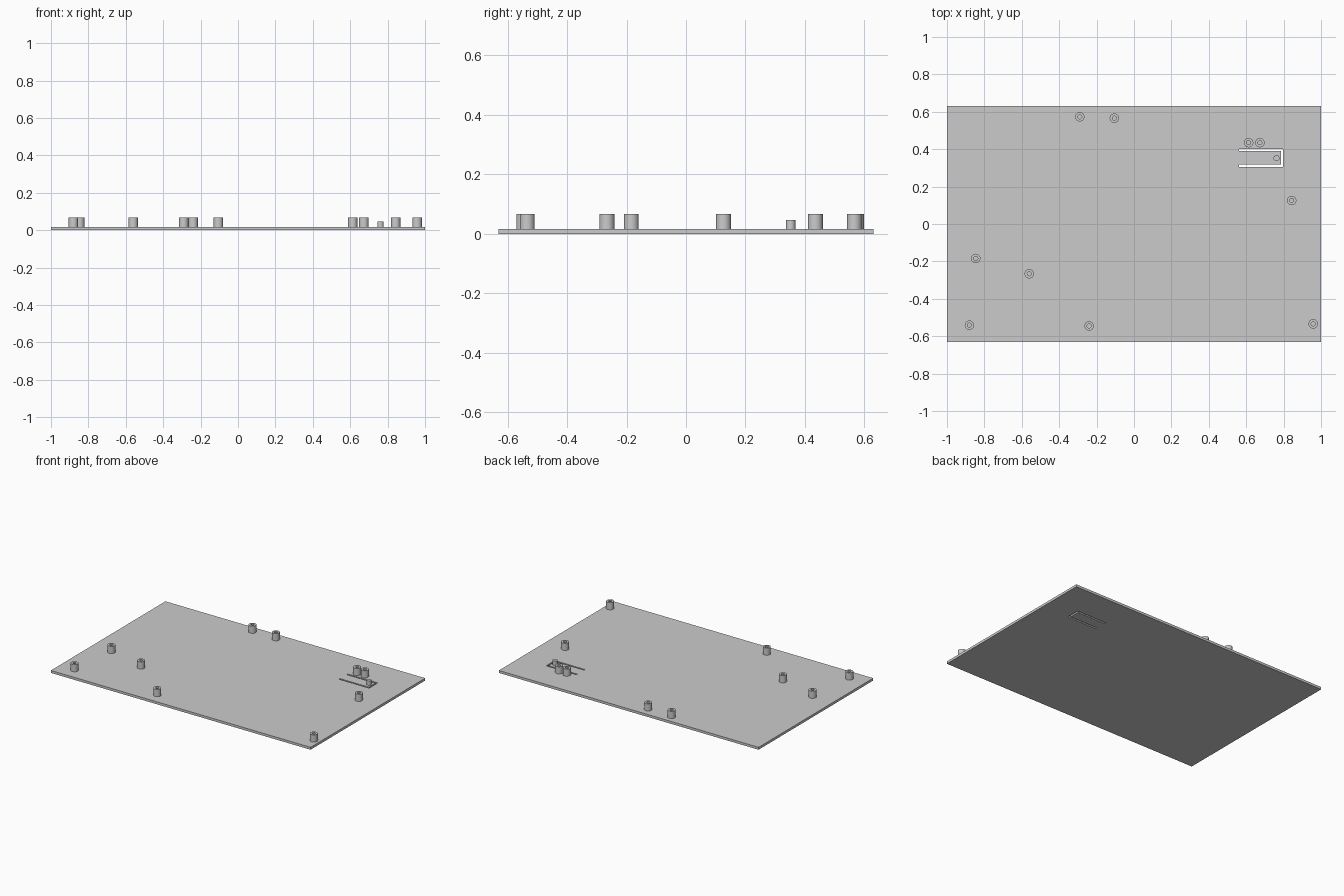
import bpy, bmesh, math

if "Cube" in bpy.data.objects:
    bpy.data.objects.remove(bpy.data.objects["Cube"], do_unlink=True)

THICK = 0.017   # plate thickness
POST_TOP = 0.067
PIN_TOP = 0.047

grey = bpy.data.materials.new("plain grey")
grey.use_nodes = True
colour = (0.6, 0.6, 0.6, 1)
grey.diffuse_color = colour
grey.node_tree.nodes["Principled BSDF"].inputs["Base Color"].default_value = colour


def finish(name, bm):
    bmesh.ops.recalc_face_normals(bm, faces=bm.faces)
    mesh = bpy.data.meshes.new(name)
    bm.to_mesh(mesh)
    bm.free()
    mesh.materials.append(grey)
    ob = bpy.data.objects.new(name, mesh)
    bpy.context.collection.objects.link(ob)
    return ob


def extruded(name, outline, z0, z1):
    bm = bmesh.new()
    face = bm.faces.new([bm.verts.new((x, y, z0)) for x, y in outline])
    new = bmesh.ops.extrude_face_region(bm, geom=[face])["geom"]
    top = [v for v in new if isinstance(v, bmesh.types.BMVert)]
    bmesh.ops.translate(bm, verts=top, vec=(0, 0, z1 - z0))
    return finish(name, bm)


def turned(name, profile, x, y, sides=32):
    # Spin a radius/height profile into a closed solid
    bm = bmesh.new()
    rings = []
    for r, z in profile:
        angles = [math.tau * i / sides for i in range(sides)]
        rings.append([bm.verts.new((r * math.cos(a), r * math.sin(a), z)) for a in angles])
    for low, high in zip(rings, rings[1:]):
        for i in range(sides):
            j = (i + 1) % sides
            bm.faces.new((low[i], low[j], high[j], high[i]))
    bm.faces.new(rings[0])
    bm.faces.new(rings[-1])
    ob = finish(name, bm)
    ob.location = (x, y, 0)
    bpy.ops.object.select_all(action='DESELECT')
    bpy.context.view_layer.objects.active = ob
    ob.select_set(True)
    bpy.ops.object.shade_smooth_by_angle(angle=math.radians(35))
    return ob


# Base plate
plate = extruded("base_plate", [(-1, -0.63), (1, -0.63), (1, 0.63), (-1, 0.63)], 0, THICK)

# U-shaped slot that frees the spring tab
x0, x1, y0, y1, w = 0.562, 0.796, 0.306, 0.401, 0.011
slot = extruded("slot_cutter", [
    (x0, y0), (x1, y0), (x1, y1), (x0, y1),
    (x0, y1 - w), (x1 - w, y1 - w), (x1 - w, y0 + w), (x0, y0 + w)], -0.05, 0.1)
cut = plate.modifiers.new("slot", 'BOOLEAN')
cut.operation = 'DIFFERENCE'
cut.solver = 'EXACT'
cut.object = slot
slot.hide_render = True
bpy.context.view_layer.objects.active = plate
bpy.ops.object.modifier_apply(modifier=cut.name)
bpy.data.objects.remove(slot, do_unlink=True)

# Hollow mounting posts
POSTS = [(-0.29, 0.573), (-0.105, 0.566), (0.613, 0.435), (0.673, 0.435),
         (0.843, 0.126), (-0.846, -0.184), (-0.56, -0.266), (-0.88, -0.541),
         (-0.24, -0.545), (0.958, -0.534)]
for n, (px, py) in enumerate(POSTS, 1):
    turned(f"mounting_post_{n}",
           [(0.025, THICK), (0.025, POST_TOP), (0.011, POST_TOP), (0.011, THICK + 0.0005)], px, py)

# Solid button pin on the spring tab
turned("button_pin", [(0.016, THICK), (0.016, PIN_TOP)], 0.762, 0.352)
